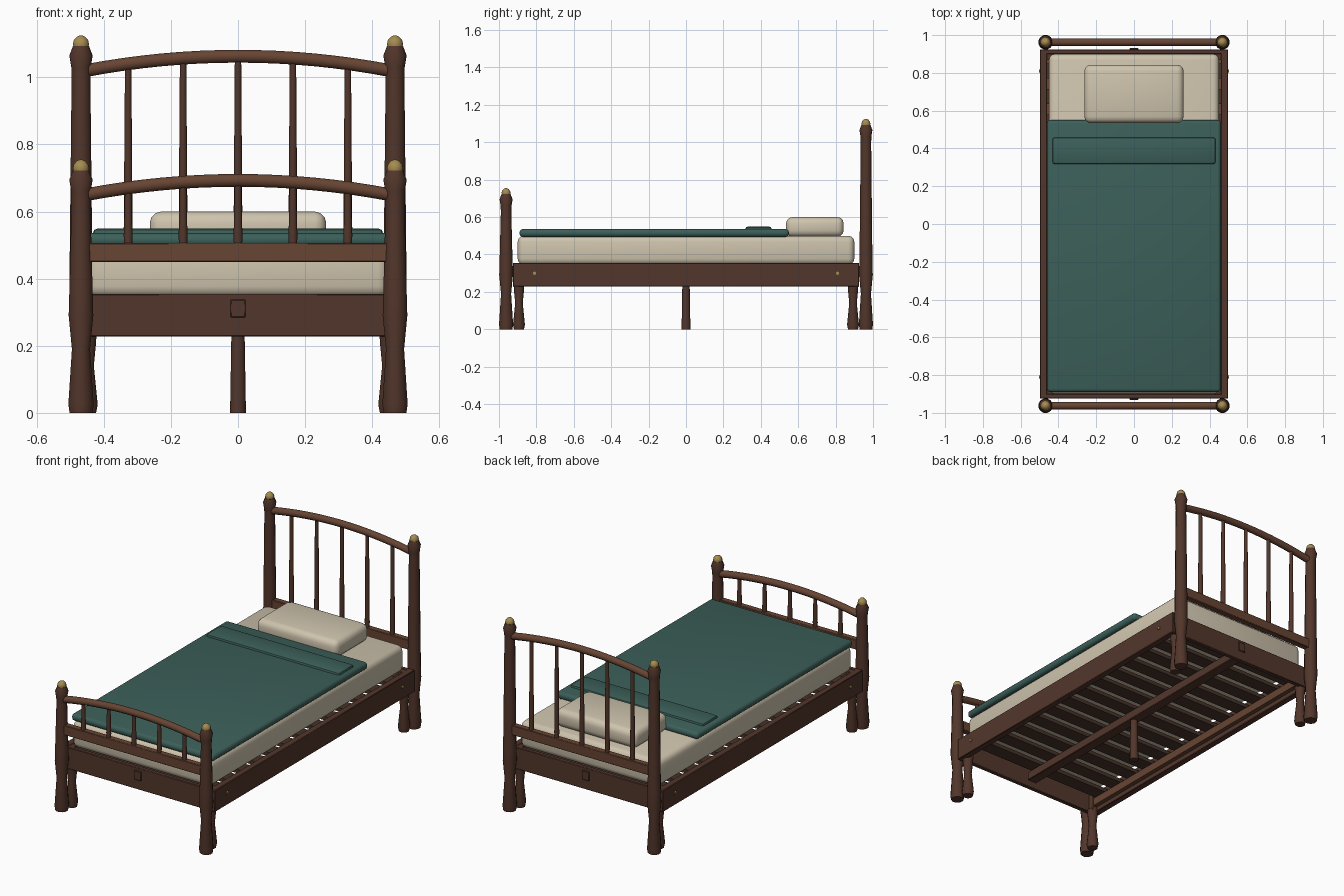
import bpy, bmesh, math
from mathutils import Vector, Matrix

if "Cube" in bpy.data.objects:
    bpy.data.objects.remove(bpy.data.objects["Cube"])


def material(name, rgb):
    m = bpy.data.materials.new(name)
    m.diffuse_color = (*rgb, 1)
    m.use_nodes = True
    m.node_tree.nodes["Principled BSDF"].inputs["Base Color"].default_value = m.diffuse_color
    return m


DARK = material("dark_wood", (0.085, 0.037, 0.024))
WOOD = material("rail_wood", (0.135, 0.058, 0.033))
SLAT = material("slat_wood", (0.06, 0.032, 0.022))
LINEN = material("linen", (0.62, 0.55, 0.42))
TEAL = material("teal_cloth", (0.045, 0.115, 0.10))
BRASS = material("brass", (0.38, 0.26, 0.08))


def finish(bm, name, mat, angle=42):
    bmesh.ops.recalc_face_normals(bm, faces=bm.faces)
    me = bpy.data.meshes.new(name)
    bm.to_mesh(me)
    bm.free()
    me.materials.append(mat)
    me.shade_smooth()
    me.set_sharp_from_angle(angle=math.radians(angle))
    ob = bpy.data.objects.new(name, me)
    bpy.context.collection.objects.link(ob)
    return ob


def loft(name, rings, mat):
    """Skin a list of equal rings and cap both ends."""
    bm = bmesh.new()
    vs = [[bm.verts.new(p) for p in r] for r in rings]
    n = len(vs[0])
    for a, b in zip(vs, vs[1:]):
        for i in range(n):
            j = (i + 1) % n
            bm.faces.new((a[i], a[j], b[j], b[i]))
    bm.faces.new(vs[0])
    bm.faces.new(vs[-1])
    return finish(bm, name, mat)


def lathe(name, x, y, profile, mat, n=12):
    """Turn a (z, radius) profile about a vertical axis."""
    t = [2 * math.pi * (i + 0.5) / n for i in range(n)]
    return loft(name, [[(x + r * math.cos(a), y + r * math.sin(a), z) for a in t]
                       for z, r in profile], mat)


def box(name, lo, hi, mat, bevel=0.0, seg=1):
    lo, hi = Vector(lo), Vector(hi)
    bm = bmesh.new()
    bmesh.ops.create_cube(bm, size=1, matrix=Matrix.Translation((lo + hi) / 2)
                          @ Matrix.Diagonal((*(hi - lo), 1)))
    if bevel:
        bmesh.ops.bevel(bm, geom=bm.edges[:], offset=bevel, segments=seg,
                        profile=0.5, affect='EDGES')
    return finish(bm, name, mat)


def arched_rail(name, y, z_end, z_mid, mat, half=0.455, r=0.02, n=10, steps=16):
    rings = []
    for i in range(steps + 1):
        u = -1 + 2 * i / steps
        slope = math.atan2(-2 * u * (z_mid - z_end), half)
        ring = []
        for k in range(n):
            a = 2 * math.pi * k / n
            h = r * math.sin(a)
            ring.append((u * half - h * math.sin(slope), y + r * math.cos(a),
                         z_mid - (z_mid - z_end) * u * u + h * math.cos(slope)))
        rings.append(ring)
    return loft(name, rings, mat)


# headboard and footboard: posts, finials, rails, spindles
PX, PY = 0.468, 0.962
for end, s, drop in (("head", 1, 0.0), ("foot", -1, 0.37)):
    y = s * PY
    top = 1.125 - drop
    for side, sx in (("left", -1), ("right", 1)):
        lathe(f"{end}_post_{side}", sx * PX, y,
              [(0, 0.035), (0.025, 0.039), (0.19, 0.028), (0.29, 0.038), (0.36, 0.036),
               (top - 0.13, 0.029), (top - 0.095, 0.03), (top - 0.06, 0.036),
               (top - 0.032, 0.025)], DARK)
        lathe(f"{end}_finial_{side}", sx * PX, y,
              [(top - 0.04, 0.021), (top - 0.026, 0.025), (top - 0.014, 0.022),
               (top - 0.004, 0.013), (top, 0.004)], BRASS)
    z_mid, z_end = 1.063 - drop, 1.02 - drop
    arched_rail(f"{end}_top_rail", y, z_end, z_mid, WOOD)
    box(f"{end}_lower_rail", (-0.445, y - 0.018, 0.45), (0.445, y + 0.018, 0.507),
        WOOD, 0.003)
    for i in range(-2, 3):
        x = i * 0.1637
        zt = z_mid - (z_mid - z_end) * (x / 0.455) ** 2
        lathe(f"{end}_spindle_{i + 3}", x, y,
              [(0.5, 0.013), (0.53, 0.014), (0.5 + (zt - 0.5) * 0.4, 0.0125), (zt, 0.010)],
              DARK, 10)

    # end board of the frame with its centre block
    y0, y1 = sorted((s * 0.90, s * 0.925))
    box(f"{end}_end_board", (-0.497, y0, 0.228), (0.497, y1, 0.355), DARK, 0.003)
    y0, y1 = sorted((s * 0.915, s * 0.932))
    box(f"{end}_centre_block", (-0.023, y0, 0.284), (0.023, y1, 0.338), DARK, 0.003)

# side rails, ledgers, bolts, corner blocks and turned legs
for side, sx in (("left", -1), ("right", 1)):
    def span(a, b):
        return sorted((sx * a, sx * b))
    a, b = span(0.46, 0.498)
    box(f"side_rail_{side}", (a, -0.922, 0.228), (b, 0.922, 0.355), DARK, 0.003)
    a, b = span(0.435, 0.462)
    box(f"ledger_{side}", (a, -0.90, 0.255), (b, 0.90, 0.30), WOOD)
    for end, s in (("head", 1), ("foot", -1)):
        bm = bmesh.new()
        bmesh.ops.create_cone(bm, cap_ends=True, segments=10, radius1=0.009, radius2=0.009,
                              depth=0.012, matrix=Matrix.Translation((sx * 0.498, s * 0.81, 0.30))
                              @ Matrix.Rotation(math.pi / 2, 4, 'Y'))
        finish(bm, f"{end}_bolt_{side}", BRASS)
        a, b = span(0.432, 0.49)
        y0, y1 = sorted((s * 0.868, s * 0.915))
        box(f"{end}_corner_block_{side}", (a, y0, 0.228), (b, y1, 0.352), DARK)
        lathe(f"{end}_leg_{side}", sx * 0.45, s * 0.893,
              [(0, 0.028), (0.025, 0.033), (0.14, 0.021), (0.20, 0.027), (0.24, 0.030)], DARK)

# slats, centre beam and centre leg
N = 13
for i in range(N):
    y = -0.81 + 1.62 * i / (N - 1)
    box(f"slat_{i + 1}", (-0.462, y - 0.041, 0.30), (0.462, y + 0.041, 0.322), SLAT)
box("centre_beam", (-0.03, -0.88, 0.25), (0.03, 0.88, 0.30), DARK, 0.003)
lathe("centre_leg", 0, 0, [(0, 0.024), (0.03, 0.024), (0.26, 0.020)], DARK)

# bedding
box("mattress", (-0.45, -0.9, 0.345), (0.45, 0.9, 0.5), LINEN, 0.032, 3)
box("blanket", (-0.46, -0.89, 0.494), (0.46, 0.55, 0.536), TEAL, 0.018, 3)
box("blanket_fold", (-0.432, 0.318, 0.522), (0.432, 0.458, 0.549), TEAL, 0.012, 2)
box("pillow", (-0.263, 0.535, 0.495), (0.263, 0.843, 0.6), LINEN, 0.034, 3)
